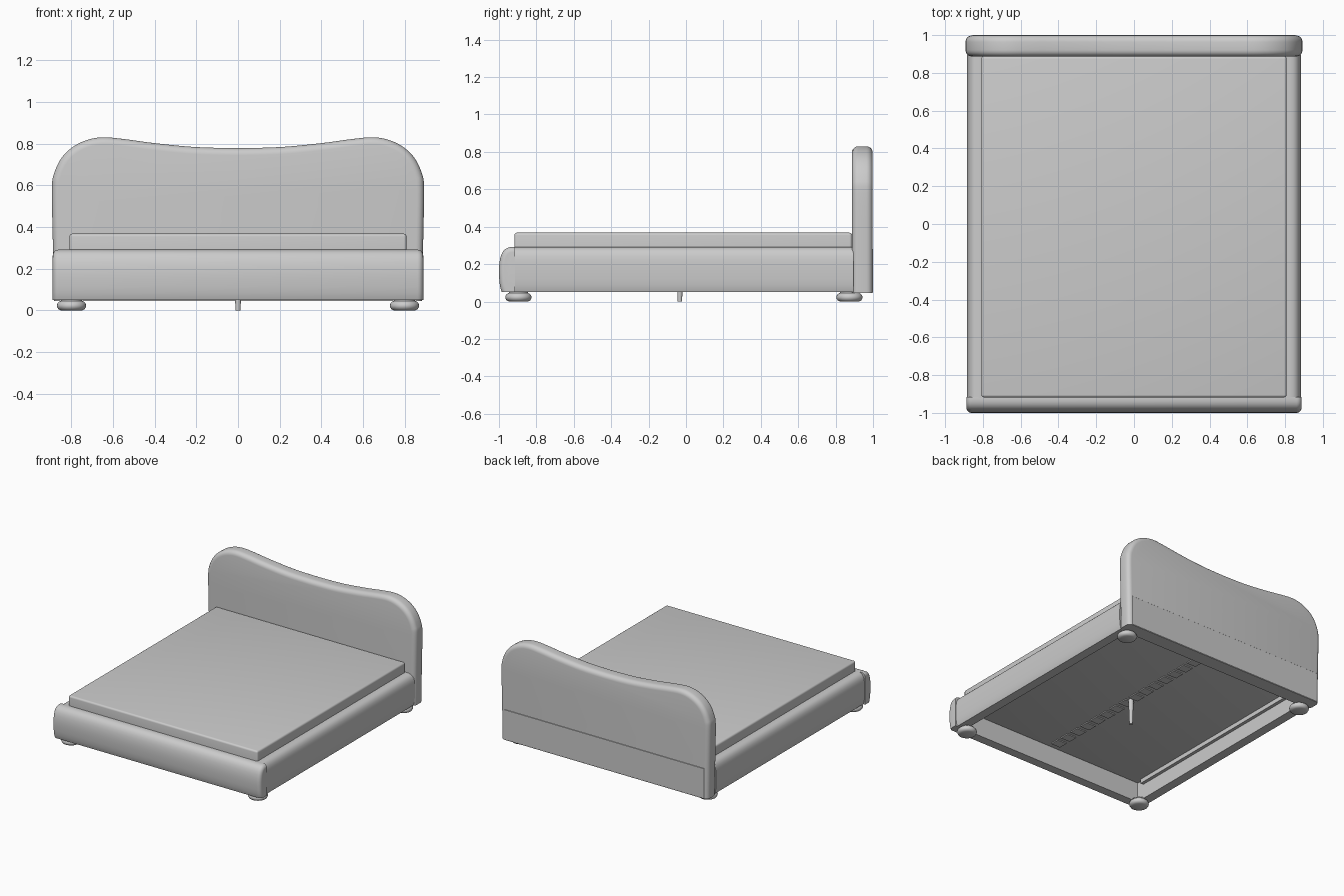
import bpy, bmesh, math
from mathutils import Vector, Matrix

if "Cube" in bpy.data.objects:
    bpy.data.objects.remove(bpy.data.objects["Cube"])


def finish(name, bm):
    bmesh.ops.recalc_face_normals(bm, faces=bm.faces)
    mesh = bpy.data.meshes.new(name)
    bm.to_mesh(mesh)
    bm.free()
    mesh.shade_smooth()
    mesh.set_sharp_from_angle(angle=math.radians(35))
    obj = bpy.data.objects.new(name, mesh)
    bpy.context.collection.objects.link(obj)
    return obj


def box(name, lo, hi, bevel=0.0, segments=3):
    lo, hi = Vector(lo), Vector(hi)
    bm = bmesh.new()
    mat = Matrix.Translation((lo + hi) / 2) @ Matrix.Diagonal((*(hi - lo), 1))
    bmesh.ops.create_cube(bm, size=1, matrix=mat)
    if bevel:
        bmesh.ops.bevel(bm, geom=bm.edges[:], offset=bevel, segments=segments,
                        profile=0.5, affect='EDGES')
    return finish(name, bm)


def prism(name, pts, place, a, b, bevel=0.0, keep_flat=None):
    """Extrude a 2D profile from a to b; round the rim except where keep_flat."""
    bm = bmesh.new()
    caps = [[bm.verts.new(place(u, v, w)) for u, v in pts] for w in (a, b)]
    for cap in caps:
        bm.faces.new(cap)
    n = len(pts)
    for i in range(n):
        j = (i + 1) % n
        bm.faces.new((caps[0][i], caps[0][j], caps[1][j], caps[1][i]))
    bmesh.ops.recalc_face_normals(bm, faces=bm.faces)
    if bevel:
        rim = []
        for cap in caps:
            for i in range(n):
                p, q = cap[i], cap[(i + 1) % n]
                if not keep_flat(p.co, q.co):
                    rim.append(bm.edges.get((p, q)))
        bmesh.ops.bevel(bm, geom=rim, offset=bevel, segments=5, profile=0.5,
                        affect='EDGES', clamp_overlap=False)
    return finish(name, bm)


def smooth_path(pts, steps=4):
    """Catmull-Rom samples through the points."""
    p = [Vector(q) for q in pts]
    p = [p[0]] + p + [p[-1]]
    out = []
    for i in range(1, len(p) - 2):
        for s in range(steps):
            t = s / steps
            out.append(0.5 * (2 * p[i] + (p[i + 1] - p[i - 1]) * t
                       + (2 * p[i - 1] - 5 * p[i] + 4 * p[i + 1] - p[i + 2]) * t * t
                       + (3 * p[i] - p[i - 1] - 3 * p[i + 1] + p[i + 2]) * t ** 3))
    return out + [p[-1]]


def lathe(name, profile, x, y, sides=32):
    bm = bmesh.new()
    verts = [bm.verts.new((x + r, y, z)) for r, z in profile]
    edges = [bm.edges.new(e) for e in zip(verts, verts[1:])]
    bmesh.ops.spin(bm, geom=verts + edges, cent=(x, y, 0), axis=(0, 0, 1),
                   angle=math.tau, steps=sides)
    bmesh.ops.remove_doubles(bm, verts=bm.verts, dist=1e-5)
    return finish(name, bm)


# Headboard: waved top, padded rim
half = smooth_path([(0.887, 0.3), (0.892, 0.58), (0.882, 0.655), (0.85, 0.725),
                    (0.80, 0.778), (0.73, 0.815), (0.65, 0.83), (0.55, 0.822),
                    (0.40, 0.802), (0.20, 0.783), (0.0, 0.778)])
half = [(0.882, 0.045)] + [tuple(p) for p in half]
outline = half + [(-x, z) for x, z in reversed(half[:-1])]
prism("headboard", outline, lambda u, v, w: (u, w, v), 0.887, 0.998, 0.034,
      lambda p, q: max(p.z, q.z) < 0.05)

# Lower back panel below the seam
box("headboard_back_panel", (-0.855, 0.98, 0.047), (0.855, 1.0, 0.28), 0.002, 1)

# Footboard: padded, bulging front
foot = [(-0.915, 0.05)] + [tuple(p) for p in smooth_path(
    [(-0.985, 0.05), (-0.995, 0.085), (-1.0, 0.15), (-0.998, 0.205), (-0.987, 0.252),
     (-0.967, 0.28), (-0.94, 0.291), (-0.915, 0.291)], 2)]
prism("footboard", foot, lambda u, v, w: (w, u, v), -0.888, 0.888, 0.028,
      lambda p, q: max(p.z, q.z) < 0.051 or min(p.y, q.y) > -0.916)

# Side rails with inner cleats
rail = [(0.80, 0.05)] + [tuple(p) for p in smooth_path(
    [(0.872, 0.05), (0.881, 0.085), (0.884, 0.15), (0.883, 0.215), (0.875, 0.258),
     (0.856, 0.283), (0.83, 0.291), (0.80, 0.291)], 2)]
for side, s in (("left", -1), ("right", 1)):
    prism(side + "_rail", rail, lambda u, v, w: (s * u, w, v), -0.925, 0.895)
    xs = sorted((s * 0.775, s * 0.802))
    box(side + "_cleat", (xs[0], -0.85, 0.165), (xs[1], 0.85, 0.198))

# Mattress
box("mattress", (-0.808, -0.918, 0.2), (0.808, 0.888, 0.368), 0.014, 4)

# Slat holders along the centre line
for i in range(15):
    y = -0.83 + i * 0.107
    box(f"slat_holder_{i + 1}", (-0.04, y - 0.036, 0.192), (0.04, y + 0.036, 0.205))

# Centre support leg
lathe("centre_leg", [(0, 0), (0.012, 0), (0.019, 0.205), (0, 0.205)], 0, -0.033, 20)

# Bun feet
bun = [(0, 0), (0.05, 0), (0.063, 0.006), (0.069, 0.016), (0.07, 0.024),
       (0.067, 0.035), (0.058, 0.043), (0.05, 0.046), (0.05, 0.055), (0, 0.055)]
for end, y in (("front", -0.896), ("back", 0.874)):
    for side, s in (("left", -1), ("right", 1)):
        lathe(f"{end}_{side}_foot", bun, s * 0.798, y)
